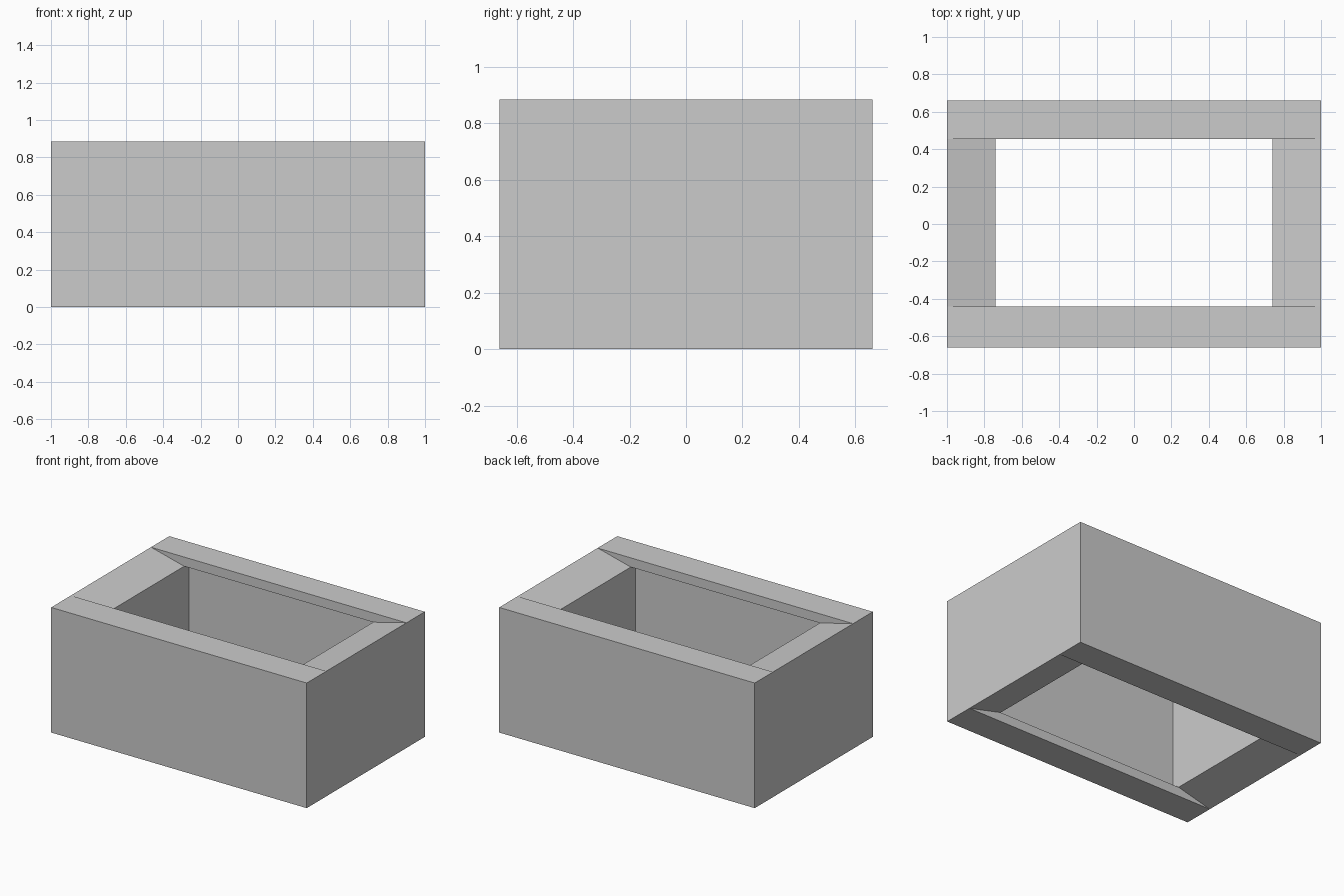
import bpy
import bmesh

if "Cube" in bpy.data.objects:
    bpy.data.objects.remove(bpy.data.objects["Cube"])

H = 0.885                  # height
WX, WY = 1.0, 0.66         # outer half sizes
IX = 0.74                  # half width of the opening
Y0, Y1 = -0.44, 0.455      # opening between front and back lips
LIP = 0.065                # height of the lips and depth of the end slopes
RECESS = 0.055             # set-back of the long inner walls

grey = bpy.data.materials.new("light grey")
grey.diffuse_color = (0.6, 0.6, 0.6, 1)
grey.use_nodes = True
grey.node_tree.nodes["Principled BSDF"].inputs["Base Color"].default_value = grey.diffuse_color


def prism(name, profile, y0, y1):
    """Extrude an x-z profile along y."""
    bm = bmesh.new()
    face = bm.faces.new([bm.verts.new((x, y0, z)) for x, z in profile])
    ext = bmesh.ops.extrude_face_region(bm, geom=[face])
    moved = [g for g in ext["geom"] if isinstance(g, bmesh.types.BMVert)]
    bmesh.ops.translate(bm, verts=moved, vec=(0, y1 - y0, 0))
    bmesh.ops.recalc_face_normals(bm, faces=bm.faces)
    mesh = bpy.data.meshes.new(name)
    bm.to_mesh(mesh)
    bm.free()
    mesh.materials.append(grey)
    obj = bpy.data.objects.new(name, mesh)
    bpy.context.collection.objects.link(obj)
    return obj


def rect(hx, z0, z1):
    return [(-hx, z0), (hx, z0), (hx, z1), (-hx, z1)]


# solid outer block
frame = prism("box_frame", rect(WX, 0, H), -WY, WY)

# recess in the long inner walls, behind the lips
recess = prism("recess_cutter", rect(IX, LIP, H - LIP), Y0 - RECESS, Y1 + RECESS)

# opening whose ends slope in from the outer edges, top and bottom
e = 0.05
flare = 0.999 + e * (0.999 - IX) / LIP
right = [(flare, -e), (IX, LIP), (IX, H - LIP), (flare, H + e)]
left = [(-x, z) for x, z in reversed(right)]
opening = prism("opening_cutter", right + left, Y0, Y1)

# cut both from the block
bpy.context.view_layer.objects.active = frame
for cutter in (recess, opening):
    cutter.hide_render = True
    mod = frame.modifiers.new(cutter.name, "BOOLEAN")
    mod.operation = "DIFFERENCE"
    mod.solver = "EXACT"
    mod.object = cutter
    bpy.ops.object.modifier_apply(modifier=mod.name)
for cutter in (recess, opening):
    bpy.data.objects.remove(cutter)
